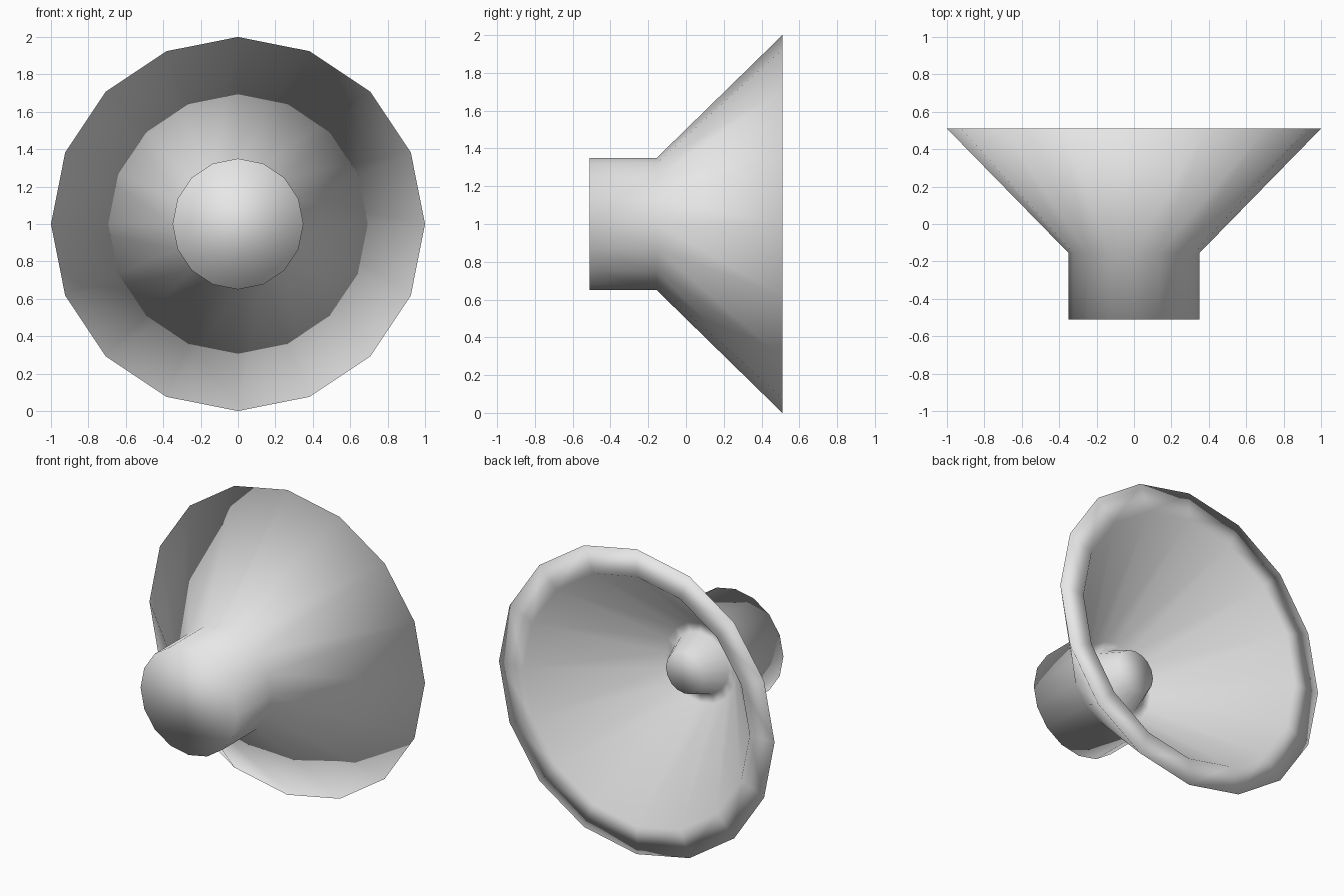
import bpy, bmesh, math

if "Cube" in bpy.data.objects:
    bpy.data.objects.remove(bpy.data.objects["Cube"])

SIDES = 16
# (radius, y) from the closed tube end, over the flare and rim, back inside to the plug
PROFILE = [(0.35, -0.51), (0.35, -0.155), (1.0, 0.51),
           (0.82, 0.51), (0.26, -0.155), (0.2, -0.155), (0.137, 0.012)]

grey = bpy.data.materials.new("light grey")
grey.diffuse_color = (0.8, 0.8, 0.8, 1)
grey.use_nodes = True
grey.node_tree.nodes["Principled BSDF"].inputs["Base Color"].default_value = grey.diffuse_color


def lathe(name, profile, material):
    """Revolve a profile about the y axis and cap both ends."""
    bm = bmesh.new()
    rings = []
    for r, y in profile:
        rings.append([bm.verts.new((r * math.sin(2 * math.pi * i / SIDES), y,
                                    1 + r * math.cos(2 * math.pi * i / SIDES)))
                      for i in range(SIDES)])
    for a, b in zip(rings, rings[1:]):
        for i in range(SIDES):
            j = (i + 1) % SIDES
            bm.faces.new((a[i], a[j], b[j], b[i]))
    bm.faces.new(rings[0])
    bm.faces.new(rings[-1])
    bmesh.ops.recalc_face_normals(bm, faces=bm.faces)
    for f in bm.faces:
        f.smooth = True
    mesh = bpy.data.meshes.new(name)
    bm.to_mesh(mesh)
    bm.free()
    mesh.materials.append(material)
    obj = bpy.data.objects.new(name, mesh)
    bpy.context.collection.objects.link(obj)
    return obj


# Flared horn with a thick rim and an inner plug
lathe("horn", PROFILE, grey)
